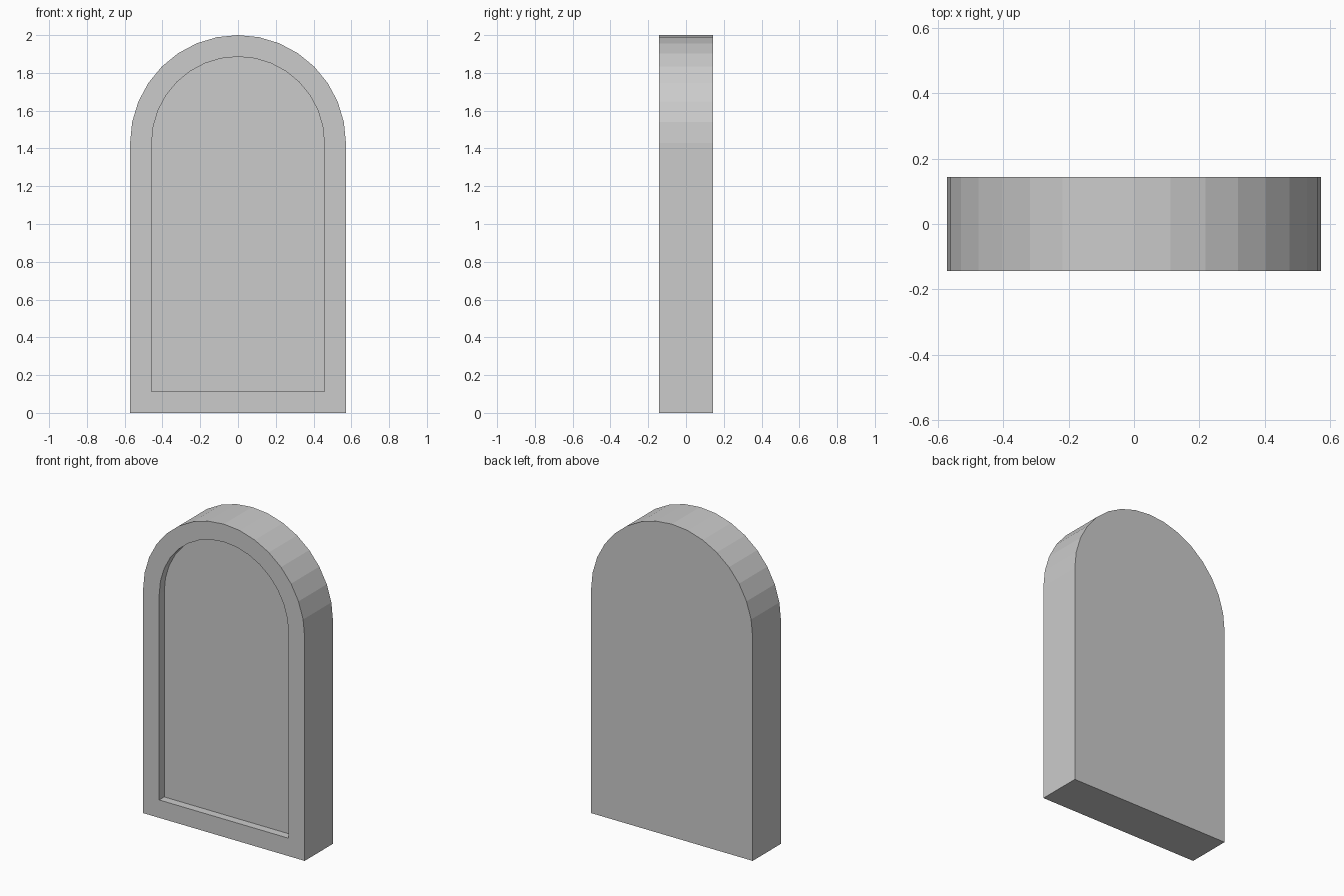
import bpy, bmesh
from math import cos, sin, pi

if "Cube" in bpy.data.objects:
    bpy.data.objects.remove(bpy.data.objects["Cube"])

R, SPRING, HALF_D = 4 / 7, 10 / 7, 1 / 7   # arch radius, arch centre height, half depth
BORDER, RECESS, SEGS = 0.1143, 0.051, 16


def arch_loop(bm, inset, y):
    """Closed arch outline: two bottom corners plus a faceted half circle."""
    r = R - inset
    pts = [(-r, inset), (r, inset)]
    pts += [(r * cos(pi * i / SEGS), SPRING + r * sin(pi * i / SEGS))
            for i in range(SEGS + 1)]
    return [bm.verts.new((x, y, z)) for x, z in pts]


def bridge(bm, a, b):
    n = len(a)
    for i in range(n):
        j = (i + 1) % n
        bm.faces.new((a[i], a[j], b[j], b[i]))


bm = bmesh.new()
# back outline -> front outline -> rim inner edge -> recessed floor
loops = [arch_loop(bm, 0, HALF_D), arch_loop(bm, 0, -HALF_D),
         arch_loop(bm, BORDER, -HALF_D), arch_loop(bm, BORDER, -HALF_D + RECESS)]
for a, b in zip(loops, loops[1:]):
    bridge(bm, a, b)
bm.faces.new(loops[0])     # back face
bm.faces.new(loops[-1])    # recessed panel
bmesh.ops.recalc_face_normals(bm, faces=bm.faces)

mesh = bpy.data.meshes.new("arched_panel")
bm.to_mesh(mesh)
bm.free()
bpy.context.collection.objects.link(bpy.data.objects.new("arched_panel", mesh))
